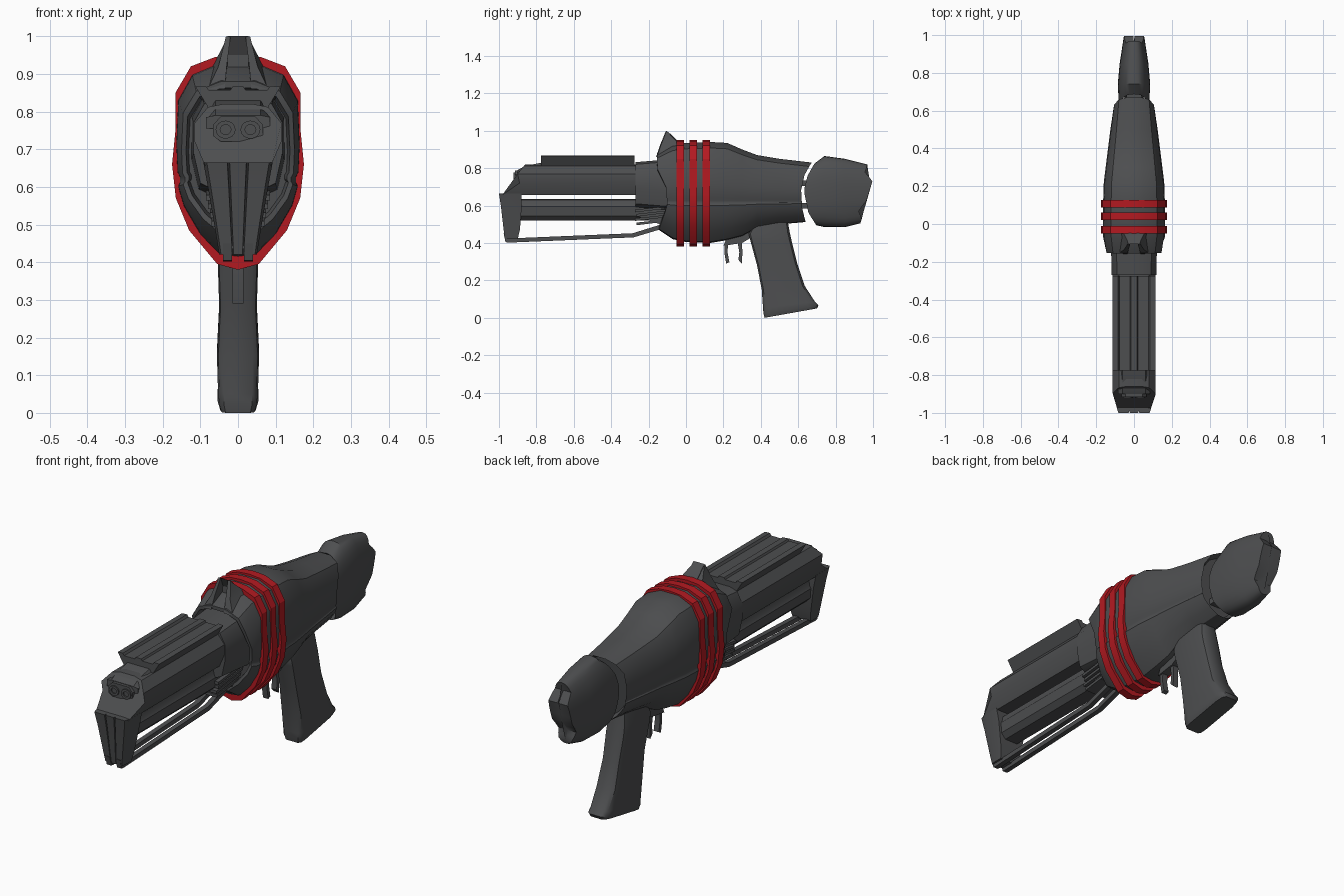
import bpy, bmesh, math

if "Cube" in bpy.data.objects:
    bpy.data.objects.remove(bpy.data.objects["Cube"])


def colour(name, rgb):
    m = bpy.data.materials.new(name)
    m.diffuse_color = (*rgb, 1)
    m.use_nodes = True
    m.node_tree.nodes["Principled BSDF"].inputs["Base Color"].default_value = m.diffuse_color
    return m


red = colour("red_band", (0.45, 0.01, 0.015))
dark = colour("dark_grey", (0.075, 0.077, 0.08))


def loft(name, rings, mat=dark, angle=30):
    """Closed skin through rings of equal point count."""
    bm = bmesh.new()
    vs = [[bm.verts.new(p) for p in r] for r in rings]
    n = len(rings[0])
    for a, b in zip(vs, vs[1:]):
        for i in range(n):
            bm.faces.new((a[i], a[(i + 1) % n], b[(i + 1) % n], b[i]))
    bm.faces.new(vs[0][::-1])
    bm.faces.new(vs[-1])
    bmesh.ops.recalc_face_normals(bm, faces=bm.faces)
    me = bpy.data.meshes.new(name)
    bm.to_mesh(me)
    bm.free()
    ob = bpy.data.objects.new(name, me)
    bpy.context.collection.objects.link(ob)
    me.materials.append(mat)
    bpy.ops.object.select_all(action='DESELECT')
    bpy.context.view_layer.objects.active = ob
    ob.select_set(True)
    bpy.ops.object.shade_smooth_by_angle(angle=math.radians(angle))
    return ob


def mirror(half):
    return half + [(-x, z) for x, z in reversed(half) if abs(x) > 1e-6]


def along_y(name, half, y0, y1, mat=dark):
    pts = mirror(half)
    return loft(name, [[(x, y, z) for x, z in pts] for y in (y0, y1)], mat)


def along_x(name, yz, x0, x1):
    return loft(name, [[(x, y, z) for y, z in yz] for x in (x0, x1)])


def interp(pts, t):
    if t <= pts[0][0]:
        return pts[0][1]
    for (a, u), (b, v) in zip(pts, pts[1:]):
        if t <= b:
            return u + (v - u) * (t - a) / (b - a)
    return pts[-1][1]


def shrink(ring, s, dy, zc):
    return [(x * s, y + dy, zc + (z - zc) * s) for x, y, z in ring]


# Main body: shell with a side seam at z = 0.62
SEAM = 0.62
LOWER = [(0, 0), (.30, .03), (.62, .30), (.88, .66), (.97, .91), (.94, .96)]
UPPER = [(.94, .02), (.98, .06), (1, .3), (.97, .68), (.74, .9), (.3, 1), (0, 1)]


def body_ring(y, hw, bot, top):
    half = [(u * hw, bot + a * (SEAM - bot)) for u, a in LOWER]
    half += [(u * hw, SEAM + a * (top - SEAM)) for u, a in UPPER]
    return [(x, y(z) if callable(y) else y, z) for x, z in mirror(half)]


front_edge = lambda z: interp([(.47, -.145), (.6, -.10), (.74, -.11), (.80, -.155), (.88, -.155)], z)
rear_edge = lambda z: interp([(.51, .64), (.58, .622), (.68, .615), (.77, .635), (.83, .672)], z)
rings = [body_ring(front_edge, .15, .47, .88)]
stations = [(-.07, .163, .42, .925), (0, .165, .405, .935), (.13, .163, .40, .94), (.22, .16, .415, .935),
            (.30, .15, .435, .90), (.38, .14, .48, .87), (.5, .125, .50, .85)]
rings += [body_ring(*s) for s in stations] + [body_ring(rear_edge, .108, .512, .83)]
rings.insert(0, shrink(rings[0], .92, 0, .67))
rings.insert(0, shrink(rings[0], .95, .04, .67))
rings.append(shrink(rings[-1], .9, -.03, .67))
loft("main_body", rings)

# Red bands
BAND = [(0, .38), (.055, .395), (.13, .485), (.165, .57), (.175, .66), (.166, .75),
        (.166, .85), (.125, .92), (.06, .945), (0, .95)]
for i, y in enumerate((-.03, .04, .108)):
    along_y(f"red_band_{i + 1}", BAND, y - .02, y + .02, red)

# Hooded fin on top of the collar: two side cheeks and a recessed centre
for s in (-1, 1):
    loft(f"fin_cheek_{'left' if s < 0 else 'right'}", [
        [(s * x, y, z) for x, y, z in r] for r in (
            [(.035, -.16, .86), (.08, -.155, .86), (.085, -.03, .90), (.03, -.03, .90)],
            [(.03, -.14, .92), (.052, -.135, .92), (.06, -.04, .935), (.028, -.04, .935)],
            [(.02, -.108, .998), (.032, -.104, 1.0), (.034, -.092, .985), (.02, -.09, .985)])])
along_x("fin_centre", [(-.085, .85), (-.08, .95), (-.106, 1), (-.085, .985), (-.04, .94), (-.03, .88)], -.028, .028)

# Rear cap with curved leading edge and jagged back edge


def oval(y, hw, bot, top, n=32):
    out = []
    for i in range(n):
        a = 2 * math.pi * i / n
        c, s = math.cos(a), math.sin(a)
        x = hw * math.copysign(abs(c) ** .75, c)
        z = (bot + top) / 2 + (top - bot) / 2 * math.copysign(abs(s) ** .9, s)
        out.append((x, y(z) if callable(y) else y, z))
    return out


lead = lambda z: interp([(.49, .70), (.56, .655), (.68, .63), (.76, .65), (.83, .69)], z)
jag = lambda z: interp([(.50, .93), (.53, .94), (.58, .92), (.61, .96), (.74, 1), (.77, .955), (.82, .97)], z)
rings = [oval(lead, .08, .495, .825), oval(.74, .086, .485, .865), oval(.85, .076, .485, .85),
         oval(jag, .056, .505, .82)]
rings.insert(0, shrink(rings[0], .85, .03, .66))
rings.append([(x * .05, y, z) for x, y, z in rings[-1]])
loft("rear_cap", rings, angle=40)
for z in (.60, .72):
    along_y(f"rear_pin_{z}", [(.04, z - .015), (.04, z + .015)], .59, .70)

# Upper barrel housing with sloping front deck, and sleeve
nose = lambda z: interp([(.655, -.985), (.72, -.89), (.77, -.90), (.82, -.86)], z)
BARREL = mirror([(.088, .657), (.115, .72), (.115, .77), (.08, .812), (.04, .82)])
loft("barrel_housing", [[(x, nose(z), z) for x, z in BARREL], [(x, -.05, z) for x, z in BARREL]])
SLEEVE = [(.06, .59), (.10, .61), (.118, .69), (.118, .77), (.09, .82), (.05, .832)]
loft("barrel_sleeve", [[(x, -.27, z) for x, z in mirror(SLEEVE)],
                       [(x * 1.05, -.03, z + (.02 if z > .7 else -.02)) for x, z in mirror(SLEEVE)]])

# Lower barrel
along_y("lower_barrel", [(.035, .52), (.06, .545), (.066, .595), (.06, .605), (.055, .63), (.035, .636)], -.91, -.05)

# Sight rail with flared sides and shallow channel
along_y("sight_rail", [(0, .81), (.08, .812), (.113, .866), (.085, .868), (.078, .857),
                       (.02, .857), (.015, .866), (0, .866)], -.775, -.275)

# Muzzle hood with twin bores
along_y("muzzle_hood", [(.045, .72), (.066, .735), (.066, .765), (.045, .788)], -.915, -.80)
loft("muzzle_brow", [[(x, y, z) for x, z in mirror([(.085, .755), (.085, .785), (.06, top)])]
                     for y, top in ((-.90, .79), (-.86, .812), (-.77, .83))])
for s in (-1, 1):
    tube = []
    for r, y in ((.024, -.90), (.024, -.922), (.013, -.922), (.013, -.88)):
        tube.append([(s * .033 + r * 1.1 * math.cos(a * math.pi / 8), y, .752 + r * math.sin(a * math.pi / 8))
                     for a in range(16)])
    loft(f"muzzle_bore_{'left' if s < 0 else 'right'}", tube)

# Tapered front block with two thin vertical grooves
FACE = [(1, 1), (1, .25), (.9, 0), (.31, 0), (.29, .08), (.26, .08), (.24, 0)]
FACE = FACE + [(-u, d) for u, d in reversed(FACE)]
loft("front_block", [[(u * hw, y0 + d * (y1 - y0), z) for u, d in FACE] for hw, y0, y1, z in (
    (.05, -.968, -.90, .42), (.058, -.975, -.888, .47), (.08, -.99, -.878, .60),
    (.092, -1, -.88, .665))])

# Paired lower rails
RAIL = [(-.975, .45), (-.965, .405), (-.95, .402), (-.28, .43), (-.13, .475), (-.05, .49),
        (-.05, .515), (-.14, .497), (-.285, .452), (-.93, .425), (-.93, .45)]
for s in (-1, 1):
    along_x(f"lower_rail_{'left' if s < 0 else 'right'}", RAIL, s * .016, s * .04)

# Vent block and slats under the sleeve
along_x("vent_block", [(-.24, .60), (-.25, .54), (-.14, .50), (-.03, .49), (-.03, .60)], -.065, .065)
for i in range(4):
    z = .525 + i * .023
    y = -.265 - .008 * (i % 2)
    along_x(f"vent_slat_{i + 1}", [(y, z - .03), (-.05, z - .004), (-.05, z + .008), (y, z - .016)],
            -.07 - i * .005, .07 + i * .005)

# Grip: rounded sections, tilted toward the heel
ROUND = mirror([(.7, 0), (.93, .04), (1, .14), (1, .82), (.88, .95), (.6, 1)])
loft("grip", [[(u * hw, yf + d * (yb - yf), zf + d * (zb - zf)) for u, d in ROUND] for hw, yf, zf, yb, zb in (
    (.045, .37, .51, .545, .51), (.052, .335, .45, .555, .455), (.054, .345, .41, .565, .41),
    (.05, .38, .28, .595, .29), (.056, .405, .15, .635, .17), (.053, .412, .05, .69, .085),
    (.054, .414, .025, .708, .066), (.047, .42, .0, .70, .05))], angle=40)

# Trigger, guard prong and mount
along_x("trigger_mount", [(.20, .385), (.215, .42), (.34, .46), (.35, .43), (.30, .40)], -.022, .022)
along_x("trigger_front", [(.205, .40), (.205, .35), (.215, .29), (.232, .297), (.222, .35), (.225, .40)], -.014, .014)
along_x("trigger_rear", [(.275, .41), (.285, .35), (.28, .31), (.298, .29), (.302, .35), (.298, .41)], -.014, .014)
